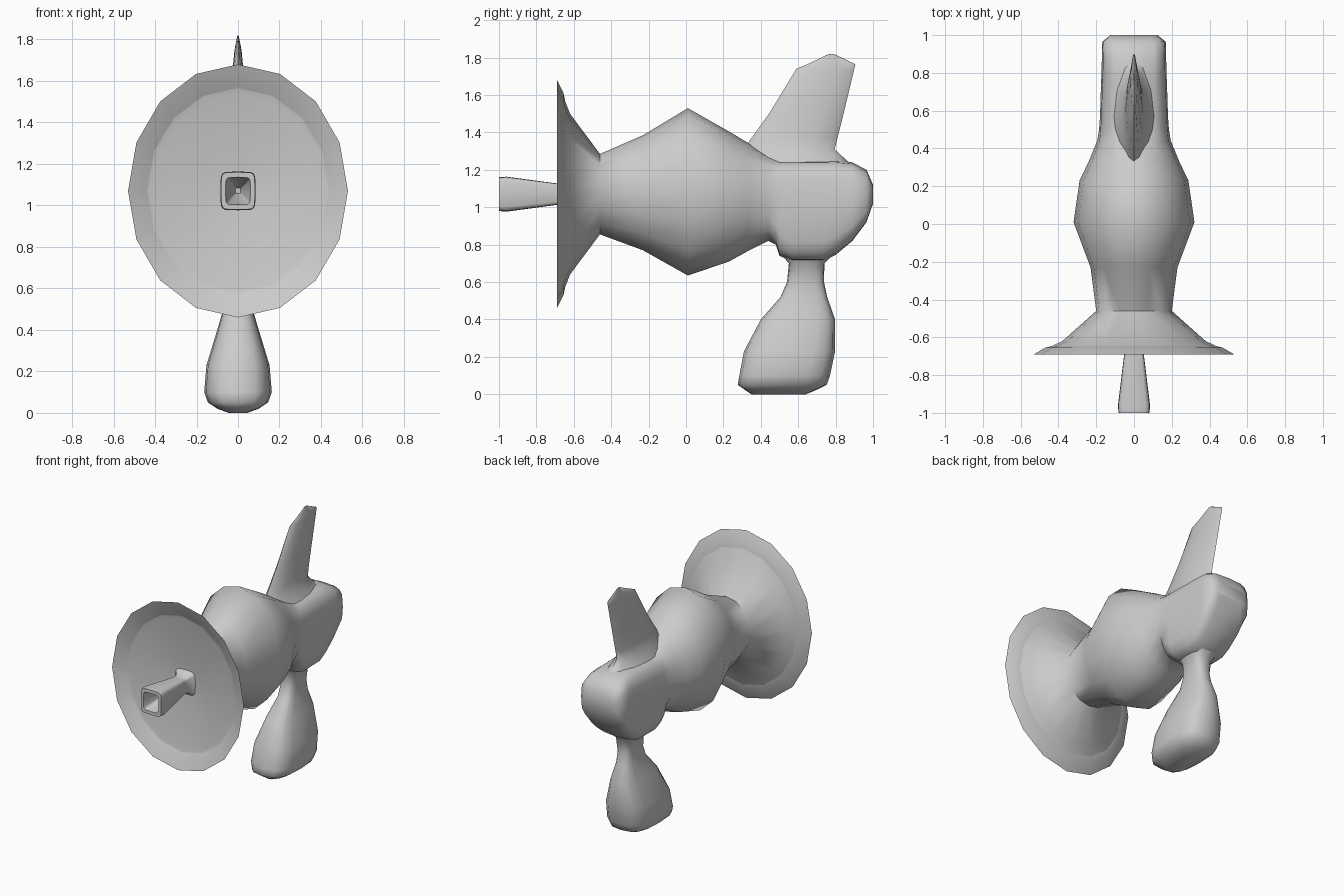
import bpy, bmesh
from math import cos, sin, pi, radians, copysign


def ring(axis, pos, a, b, half, p=2.0, n=16):
    """Superellipse section: half-width in x, span a..b in z (axis Y) or y (axis Z)."""
    pts = []
    for i in range(n):
        t = 2 * pi * i / n
        c, s = cos(t), sin(t)
        u = half * copysign(abs(c) ** (2 / p), c) if abs(c) > 1e-6 else 0
        v = (a + b) / 2
        if abs(s) > 1e-6:
            v += (b - a) / 2 * copysign(abs(s) ** (2 / p), s)
        pts.append((u, pos, v) if axis == 'Y' else (u, v, pos))
    return pts


def loft(name, rings, angle=65):
    """Skin a list of rings, cap both ends and shade smooth."""
    bm = bmesh.new()
    rows = [[bm.verts.new(p) for p in r] for r in rings]
    n = len(rows[0])
    for r0, r1 in zip(rows, rows[1:]):
        for i in range(n):
            j = (i + 1) % n
            bm.faces.new((r0[i], r0[j], r1[j], r1[i]))
    bm.faces.new(rows[0])
    bm.faces.new(rows[-1])
    bmesh.ops.recalc_face_normals(bm, faces=bm.faces)
    me = bpy.data.meshes.new(name)
    bm.to_mesh(me)
    bm.free()
    ob = bpy.data.objects.new(name, me)
    bpy.context.collection.objects.link(ob)
    bpy.ops.object.select_all(action='DESELECT')
    ob.select_set(True)
    bpy.context.view_layer.objects.active = ob
    bpy.ops.object.shade_smooth_by_angle(angle=radians(angle))
    return ob


# Body: concave dish, flared rim, bulging middle, squarish rounded rear block
# (y, z low, z high, half width, squareness)
body = [
    (-0.60, 1.02, 1.12, 0.05, 2), (-0.615, 0.88, 1.26, 0.17, 2),
    (-0.64, 0.60, 1.54, 0.41, 2), (-0.655, 0.53, 1.61, 0.47, 2),
    (-0.69, 0.46, 1.68, 0.53, 2), (-0.62, 0.64, 1.50, 0.38, 2),
    (-0.46, 0.855, 1.285, 0.20, 2), (-0.23, 0.77, 1.385, 0.23, 2),
    (0.01, 0.635, 1.53, 0.32, 2), (0.23, 0.71, 1.405, 0.288, 2),
    (0.33, 0.765, 1.345, 0.24, 2.1), (0.44, 0.82, 1.28, 0.195, 2.4),
    (0.48, 0.80, 1.26, 0.188, 3), (0.50, 0.74, 1.25, 0.185, 3.6),
    (0.57, 0.71, 1.25, 0.18, 4), (0.73, 0.71, 1.25, 0.175, 4),
    (0.80, 0.745, 1.25, 0.172, 4), (0.89, 0.82, 1.24, 0.17, 4),
    (0.965, 0.92, 1.20, 0.168, 4), (1.0, 1.02, 1.12, 0.125, 4),
]
loft("body", [ring('Y', *s) for s in body])

# Barrel: flaring square tube with a tapering square bore
barrel = [(-0.58, 0.10), (-0.61, 0.075), (-0.64, 0.052), (-0.69, 0.052),
          (-0.96, 0.085), (-1.0, 0.082), (-1.0, 0.06), (-0.97, 0.055), (-0.80, 0.012)]
loft("barrel", [ring('Y', y, 1.07 - r * 1.1, 1.07 + r * 1.1, r, 6) for y, r in barrel], 50)

# Fin: thin blade that flares into the rear block
# (z, y front, y back, half thickness)
fin = [(1.20, 0.24, 0.93, 0.13), (1.25, 0.27, 0.86, 0.10), (1.31, 0.31, 0.795, 0.065),
       (1.37, 0.35, 0.81, 0.05), (1.51, 0.45, 0.845, 0.04), (1.74, 0.59, 0.90, 0.018),
       (1.765, 0.65, 0.905, 0.014), (1.82, 0.765, 0.79, 0.003)]
loft("fin", [ring('Z', *s, 1.8, 12) for s in fin])

# Grip: narrow neck widening to a rounded wedge foot
grip = [(0.76, 0.50, 0.80, 0.12), (0.70, 0.55, 0.74, 0.075), (0.60, 0.54, 0.738, 0.06),
        (0.52, 0.505, 0.755, 0.065), (0.40, 0.40, 0.797, 0.10), (0.23, 0.31, 0.797, 0.152),
        (0.10, 0.285, 0.77, 0.163), (0.05, 0.277, 0.752, 0.145), (0.02, 0.32, 0.69, 0.10),
        (0.0, 0.35, 0.64, 0.045)]
loft("grip", [ring('Z', *s, 3) for s in grip])
